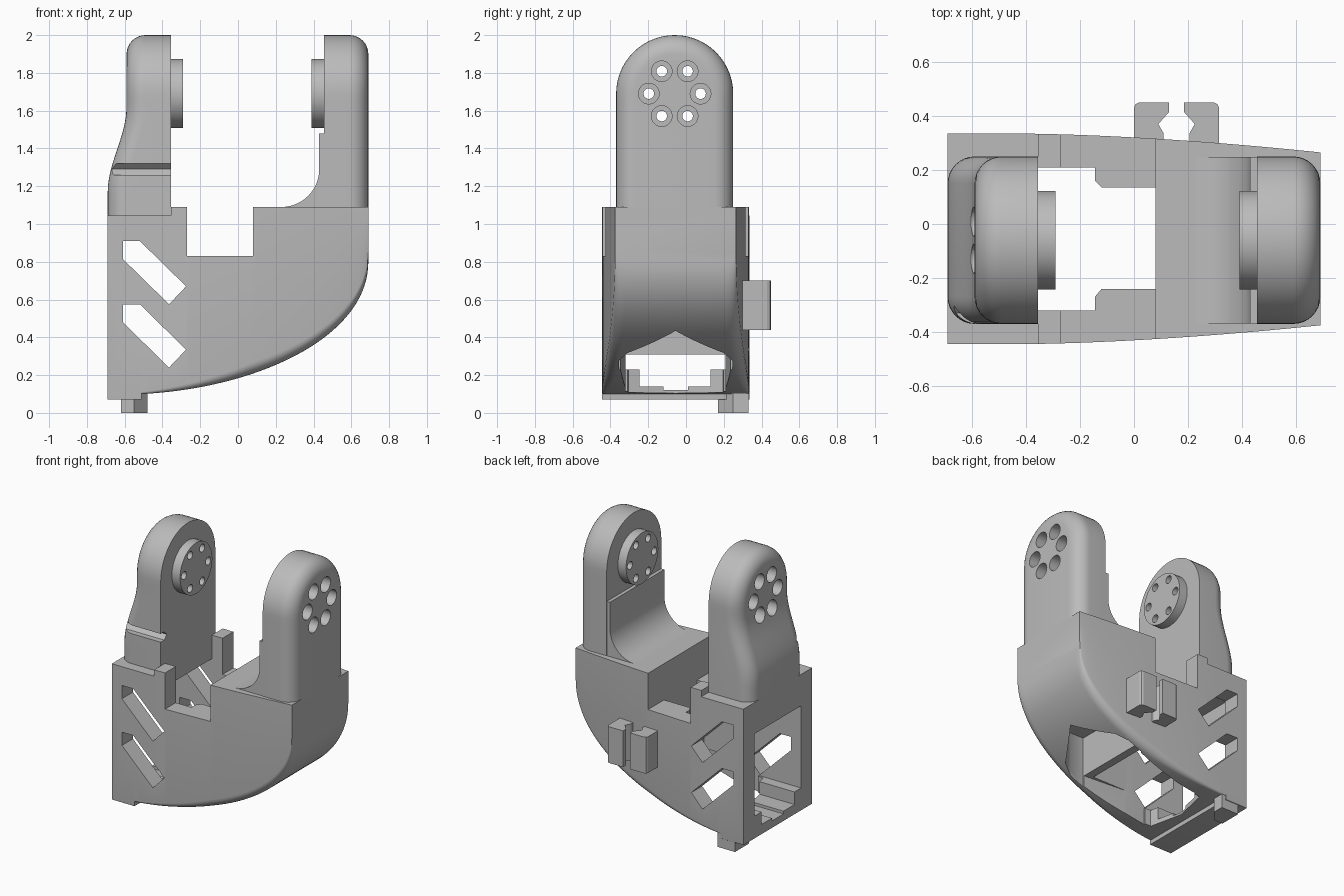
import bpy, bmesh, math
from mathutils import Vector

if "Cube" in bpy.data.objects:
    bpy.data.objects.remove(bpy.data.objects["Cube"], do_unlink=True)

grey = bpy.data.materials.new("plain grey")
grey.use_nodes = True
grey.diffuse_color = (0.5, 0.5, 0.5, 1)
grey.node_tree.nodes["Principled BSDF"].inputs["Base Color"].default_value = (0.5, 0.5, 0.5, 1)

CY = -0.055     # centre line of the body in y
HUB_Z = 1.69    # height of the pivot axis


def finish(name, bm):
    bmesh.ops.remove_doubles(bm, verts=bm.verts, dist=1e-5)
    bmesh.ops.recalc_face_normals(bm, faces=bm.faces)
    mesh = bpy.data.meshes.new(name)
    bm.to_mesh(mesh)
    bm.free()
    mesh.materials.append(grey)
    ob = bpy.data.objects.new(name, mesh)
    bpy.context.collection.objects.link(ob)
    return ob


def prism(name, pts, axis, lo, hi):
    """Extrude a 2D outline along an axis; pts are the other two axes in order."""
    bm = bmesh.new()

    def place(p, h):
        c = list(p)
        c.insert("xyz".index(axis), h)
        return bm.verts.new(c)
    a = [place(p, lo) for p in pts]
    b = [place(p, hi) for p in pts]
    bm.faces.new(a)
    bm.faces.new(b)
    for i in range(len(a)):
        j = (i + 1) % len(a)
        bm.faces.new((a[i], a[j], b[j], b[i]))
    return finish(name, bm)


def box(name, x0, x1, y0, y1, z0, z1):
    return prism(name, [(x0, y0), (x1, y0), (x1, y1), (x0, y1)], "z", z0, z1)


def circle(cy, cz, r, n=32):
    return [(cy + r * math.cos(math.tau * i / n), cz + r * math.sin(math.tau * i / n)) for i in range(n)]


def activate(ob):
    bpy.ops.object.select_all(action="DESELECT")
    ob.select_set(True)
    bpy.context.view_layer.objects.active = ob


def cut(ob, cutters):
    activate(ob)
    for c in cutters:
        c.hide_render = True
        m = ob.modifiers.new("cut", "BOOLEAN")
        m.operation, m.solver, m.object = "DIFFERENCE", "EXACT", c
        bpy.ops.object.modifier_apply(modifier=m.name)
        bpy.data.objects.remove(c, do_unlink=True)


def smooth(ob):
    activate(ob)
    bpy.ops.object.shade_smooth_by_angle(angle=math.radians(32))


# Body: cross-sections lofted along a swept underside
def half_width(x):
    return 0.39 - 0.07 * (max(0, x + 0.45) / 1.14) ** 1.7


def underside(t):
    p = [Vector(v) for v in ((-0.51, 0.1), (0.1, 0.13), (0.69, 0.4), (0.69, 0.8))]
    s = 1 - t
    return p[0] * s**3 + p[1] * 3 * s * s * t + p[2] * 3 * s * t * t + p[3] * t**3


def section(bm, x, bottom, r):
    w = half_width(x)
    side = [(w, 1.09)]
    for k in range(7):
        a = k / 6 * math.pi / 2
        side.append((w - r + r * math.cos(a), bottom + r - r * math.sin(a)))
    pts = side + [(-y, z) for y, z in reversed(side)]
    return [bm.verts.new((x, CY + y, z)) for y, z in pts]


bm = bmesh.new()
rings = [section(bm, -0.69, 0.07, 0.002), section(bm, -0.511, 0.07, 0.002)]
for i in range(37):
    p = underside(i / 36)
    rings.append(section(bm, p.x, p.y, 0.01 + 0.05 * min(1, i / 12)))
for a, b in zip(rings, rings[1:]):
    for i in range(len(a)):
        j = (i + 1) % len(a)
        bm.faces.new((a[i], a[j], b[j], b[i]))
bm.faces.new(rings[0])
bm.faces.new(rings[-1])
body = finish("body", bm)

# Diagonal windows, the servo bay and the pointed opening underneath
window = [(-0.61, 0.91), (-0.52, 0.91), (-0.275, 0.67), (-0.365, 0.575), (-0.61, 0.815)]
nose = [(0.25, CY - 0.3), (0.33, CY - 0.255), (0.5, CY), (0.33, CY + 0.255), (0.25, CY + 0.3)]
ledge = [(-0.2, -0.32), (-0.145, -0.27), (-0.12, -0.24), (0.08, -0.24),
         (0.08, 0.135), (-0.12, 0.135), (-0.145, 0.16), (-0.2, 0.21)]
cutters = [
    box("step_cut", -0.8, -0.355, -1, 1, 1.045, 2),
    box("side_gap_cut", -0.27, 0.08, -1, 1, 0.83, 2),
    box("bay_cut", -0.355, -0.145, -0.32, 0.21, -0.1, 2),
    prism("ledge_cut", ledge, "z", -0.1, 2),
    box("lower_bay_cut", -0.2, 0.08, -0.32, 0.21, -0.1, 0.7),
    box("under_slab_cut", -0.63, -0.3, -0.32, 0.21, 0.23, 0.92),
    box("end_opening_cut", -0.8, -0.3, -0.32, 0.21, 0.23, 0.82),
    box("end_notch_cut", -0.8, -0.3, -0.245, 0.13, 0.14, 0.4),
    box("end_groove_cut", -0.8, -0.3, -0.12, 0.01, 0.12, 0.4),
    prism("floor_cut", [(-0.4, CY - 0.25)] + nose + [(-0.4, CY + 0.25), (-0.45, CY)], "z", -0.1, 0.31),
    prism("nose_cut", [(0.14, CY - 0.3)] + nose + [(0.14, CY + 0.3)], "z", -0.1, 0.6),
]
for drop in (0, 0.335):
    cutters.append(prism("window_cut", [(x, z - drop) for x, z in window], "y", -1, 1))
cut(body, cutters)
smooth(body)


# Arms: arched plates with a rounded outer rim and an optional flare
def arm(name, inner, outer, z0, side, r=0.1, w=0.31):
    bm = bmesh.new()

    def ring(x_of, inset):
        h = w - inset
        half = [(-h, z0 + (HUB_Z - z0) * i / 16) for i in range(16)]
        half += [(-h * math.cos(a), HUB_Z + h * math.sin(a)) for a in (math.pi / 2 * i / 14 for i in range(14))]
        pts = half + [(0, HUB_Z + h)] + [(-y, z) for y, z in reversed(half)]
        return [bm.verts.new((x_of(z), CY - 0.005 + y, z)) for y, z in pts]
    rings = [ring(lambda z: inner, 0)]
    for k in range(9):
        a = k / 8 * math.pi / 2
        rings.append(ring(lambda z: outer(z) - side * r * (1 - math.sin(a)), r * (1 - math.cos(a))))
    n = len(rings[0])
    for a, b in zip(rings, rings[1:]):
        for i in range(n - 1):
            bm.faces.new((a[i], a[i + 1], b[i + 1], b[i]))
    for cap in (rings[0], rings[-1]):
        for i in range(n // 2 - 1):
            bm.faces.new((cap[i], cap[i + 1], cap[n - 2 - i], cap[n - 1 - i]))
        m = n // 2
        bm.faces.new((cap[m - 1], cap[m], cap[m + 1]))
    bm.faces.new([q[0] for q in rings] + [q[-1] for q in reversed(rings)])
    return finish(name, bm)


def flare(z):
    t = min(1, max(0, (1.62 - z) / 0.45))
    return -0.59 - 0.1 * t * t * (3 - 2 * t)


def bolt_holes(x0, x1, r):
    return [prism("hole_cut", circle(CY - 0.005 + 0.137 * math.cos(math.tau * i / 6),
                                     HUB_Z + 0.137 * math.sin(math.tau * i / 6), r, 20), "x", x0, x1)
            for i in range(6)]


left_side = arm("right_arm", -0.355, flare, 1.04, -1)
cut(left_side, bolt_holes(-0.8, -0.42, 0.055) + bolt_holes(-0.5, -0.2, 0.028)
    + [prism("groove_cut", [(-0.5, 1.26), (-0.33, 1.26), (-0.3, 1.29), (-0.33, 1.32), (-0.5, 1.32)], "x", -0.8, -0.2)])
smooth(left_side)

right_side = arm("left_arm", 0.455, lambda z: 0.69, 1.07, 1)
cut(right_side, bolt_holes(0.52, 0.8, 0.055) + bolt_holes(0.3, 0.6, 0.028))
smooth(right_side)

# Pivot discs on the inner faces
for name, x0, x1 in (("right_disc", -0.356, -0.29), ("left_disc", 0.39, 0.456)):
    disc = prism(name, circle(CY - 0.005, HUB_Z, 0.183, 48), "x", x0, x1)
    cut(disc, bolt_holes(x0 - 0.1, x1 + 0.1, 0.028))
    smooth(disc)

# Curved buttress at the foot of the left arm
arc = [(0.23 + 0.2 * math.sin(a), 1.29 - 0.2 * math.cos(a)) for a in (math.pi / 2 * i / 12 for i in range(13))]
buttress = prism("arm_buttress", arc + [(0.43, 1.48), (0.47, 1.48), (0.47, 1.08), (0.23, 1.08)],
                 "y", CY - 0.313, CY + 0.303)
smooth(buttress)

# Cable clip: two mirrored jaws on the back
jaw = [(0, 0.29), (0, 0.43), (0.006, 0.444), (0.02, 0.45), (0.13, 0.45), (0.13, 0.415),
       (0.09, 0.37), (0.11, 0.335), (0.11, 0.29)]
prism("clip_jaw_right", jaw, "z", 0.44, 0.7)
prism("clip_jaw_left", [(0.315 - x, y) for x, y in jaw], "z", 0.44, 0.7)

# Locating foot under the back corner
prism("foot", [(-0.62, 0.17), (-0.55, 0.17), (-0.48, 0.25), (-0.48, 0.33), (-0.62, 0.33)], "z", 0, 0.11)
